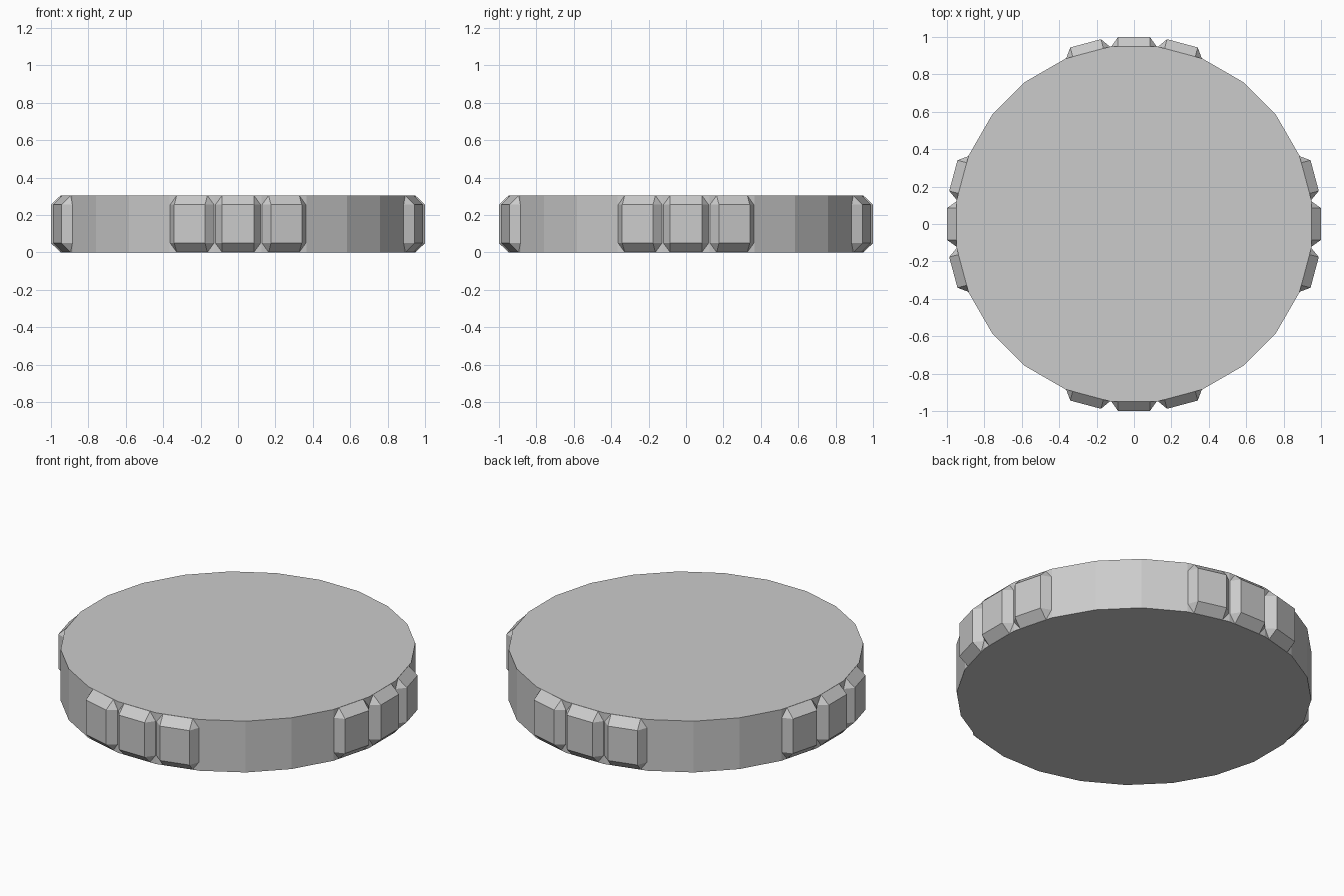
import bpy, bmesh
from math import radians, cos
from mathutils import Matrix, Vector

if "Cube" in bpy.data.objects:
    bpy.data.objects.remove(bpy.data.objects["Cube"])

SIDES = 24
H = 0.305                              # disc height
APOTHEM = 0.949                        # centre to flat side
RADIUS = APOTHEM / cos(radians(7.5))


def make_object(name, bm):
    bmesh.ops.recalc_face_normals(bm, faces=bm.faces)
    mesh = bpy.data.meshes.new(name)
    bm.to_mesh(mesh)
    bm.free()
    obj = bpy.data.objects.new(name, mesh)
    bpy.context.collection.objects.link(obj)
    return obj


# Flat 24-sided disc, turned so flat sides face the axes
bm = bmesh.new()
place = Matrix.Translation((0, 0, H / 2)) @ Matrix.Rotation(radians(7.5), 4, 'Z')
bmesh.ops.create_cone(bm, cap_ends=True, segments=SIDES, radius1=RADIUS,
                      radius2=RADIUS, depth=H, matrix=place)
make_object("disc", bm)


# Chamfered grip pad sitting on one flat side
def grip_pad(name, angle):
    bm = bmesh.new()
    rot = Matrix.Rotation(radians(angle), 3, 'Z')
    inner, outer, half, wide, edge = APOTHEM - 0.001, 1.0, 0.085, 0.122, 0.05
    for s in (-1, 1):
        for z, z_end in ((edge, 0), (H - edge, H)):
            for p in ((outer, s * half, z), (inner, s * wide, z), (inner, s * half, z_end)):
                bm.verts.new(rot @ Vector(p))
    bmesh.ops.convex_hull(bm, input=bm.verts)
    bmesh.ops.dissolve_limit(bm, angle_limit=radians(1), verts=bm.verts, edges=bm.edges)
    make_object(name, bm)


# Groups of three pads on the four sides
for side, base in (("right", 0), ("back", 90), ("left", 180), ("front", 270)):
    for i, offset in enumerate((-15, 0, 15), 1):
        grip_pad(f"grip_pad_{side}_{i}", base + offset)
